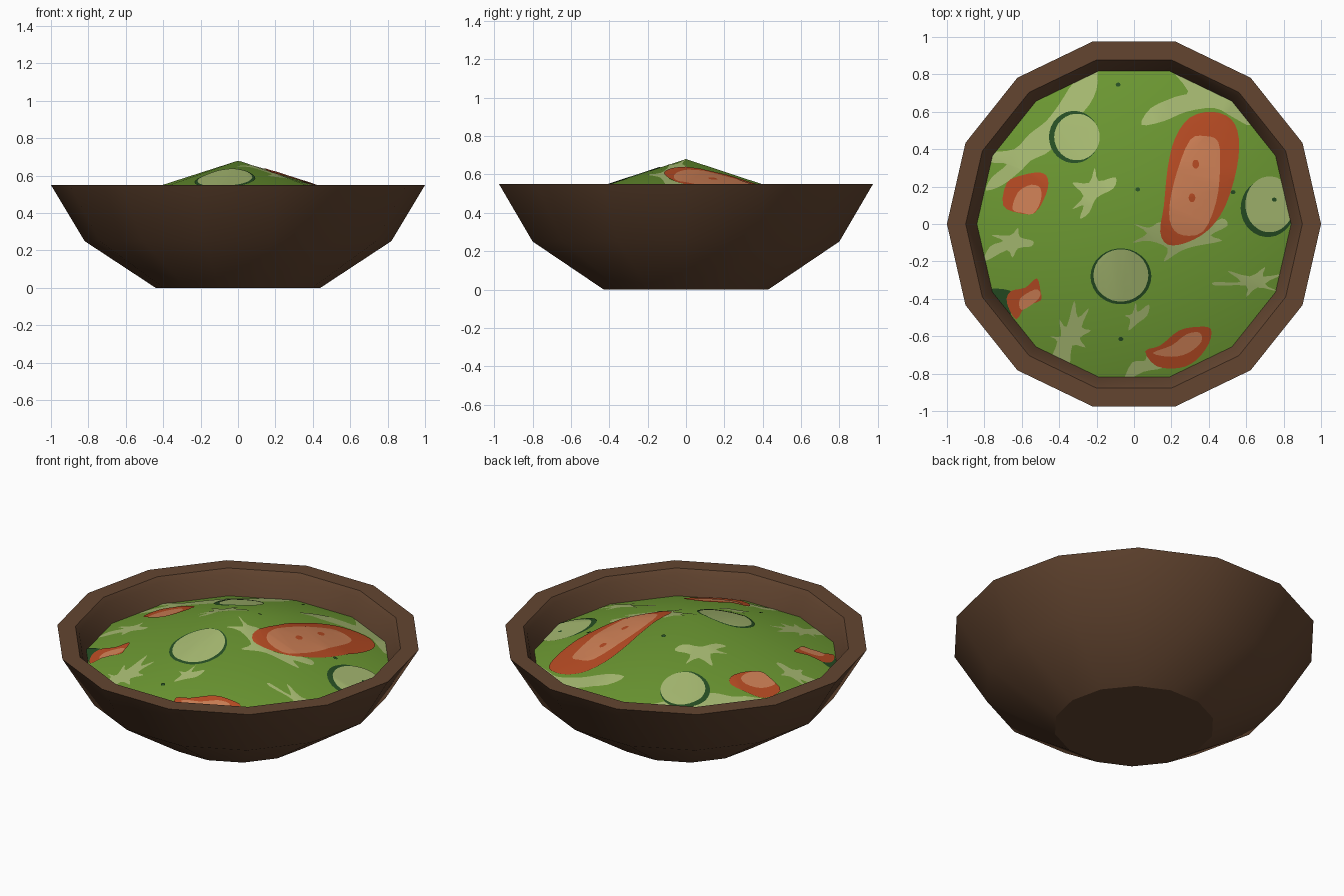
import bpy, bmesh, math
from mathutils import Vector

if "Cube" in bpy.data.objects:
    bpy.data.objects.remove(bpy.data.objects["Cube"])

N = 14                       # sides of the bowl
R, PEAK, EDGE = 0.84, 0.68, 0.41   # salad radius, middle height, edge height
STEP = 2 * math.pi / N
APOTHEM = R * math.cos(STEP / 2)


def material(name, rgb):
    m = bpy.data.materials.new(name)
    lin = [((c / 255 + 0.055) / 1.055) ** 2.4 for c in rgb]
    m.diffuse_color = (*lin, 1)
    m.use_nodes = True
    m.node_tree.nodes["Principled BSDF"].inputs["Base Color"].default_value = m.diffuse_color
    return m


BROWN = material("brown wood", (99, 69, 48))
GREEN = material("lettuce green", (108, 152, 50))
PALE = material("pale green", (165, 184, 112))
DARK = material("dark green", (38, 78, 35))
RED = material("tomato red", (183, 75, 35))
SALMON = material("tomato flesh", (205, 127, 85))


def finish(bm, name, mat, angle=32):
    me = bpy.data.meshes.new(name)
    bm.to_mesh(me)
    bm.free()
    me.materials.append(mat)
    ob = bpy.data.objects.new(name, me)
    bpy.context.collection.objects.link(ob)
    bpy.ops.object.select_all(action='DESELECT')
    bpy.context.view_layer.objects.active = ob
    ob.select_set(True)
    bpy.ops.object.shade_smooth_by_angle(angle=math.radians(angle))
    return ob


def ring(bm, r, z):
    return [bm.verts.new((r * math.cos(i * STEP), r * math.sin(i * STEP), z)) for i in range(N)]


# Bowl: turned profile, outside foot to inside wall
bm = bmesh.new()
rings = [ring(bm, r, z) for r, z in
         [(0.44, 0), (0.82, 0.25), (1.0, 0.55), (0.9, 0.55), (0.88, 0.52), (R, EDGE)]]
bm.faces.new(rings[0][::-1])
for a, b in zip(rings, rings[1:]):
    for i in range(N):
        j = (i + 1) % N
        bm.faces.new((a[i], a[j], b[j], b[i]))
finish(bm, "bowl", BROWN)

# Salad: shallow cone
bm = bmesh.new()
rim = ring(bm, R, EDGE)
top = bm.verts.new((0, 0, PEAK))
for i in range(N):
    bm.faces.new((rim[i], rim[(i + 1) % N], top))
finish(bm, "salad", GREEN)


def cone_height(x, y):
    mid = (math.floor(math.atan2(y, x) / STEP) + 0.5) * STEP
    return PEAK - (PEAK - EDGE) * (x * math.cos(mid) + y * math.sin(mid)) / APOTHEM


def smooth_loop(pts, n=3):
    """Closed Catmull-Rom curve through the points."""
    p = [Vector(q) for q in pts]
    out = []
    for i in range(len(p)):
        a, b, c, d = (p[(i + k - 1) % len(p)] for k in range(4))
        for s in range(n):
            t = s / n
            out.append(0.5 * (2 * b + (c - a) * t + (2 * a - 5 * b + 4 * c - d) * t * t
                              + (3 * b - a - 3 * c + d) * t ** 3))
    return out


def oval(cx, cy, rx, ry, n=10):
    return [(cx + rx * math.cos(k * 2 * math.pi / n), cy + ry * math.sin(k * 2 * math.pi / n))
            for k in range(n)]


def patch(name, mat, layer, pts):
    """Thin plate draped on the cone, trimmed at the salad's edge."""
    bm = bmesh.new()
    f = bm.faces.new([bm.verts.new((q.x, q.y, 0)) for q in smooth_loop(pts)])
    bm.normal_update()
    if f.normal.z < 0:
        f.normal_flip()
    bmesh.ops.triangulate(bm, faces=bm.faces[:])
    for i in range(N):
        m = (i + 0.5) * STEP
        edge = Vector((math.cos(m), math.sin(m), 0))
        bmesh.ops.bisect_plane(bm, geom=bm.verts[:] + bm.edges[:] + bm.faces[:],
                               plane_co=edge * APOTHEM, plane_no=edge, clear_outer=True)
        if i < N // 2:      # fold line between cone sides
            a = i * STEP
            bmesh.ops.bisect_plane(bm, geom=bm.verts[:] + bm.edges[:] + bm.faces[:],
                                   plane_co=(0, 0, 0), plane_no=(-math.sin(a), math.cos(a), 0))
    for v in bm.verts:
        v.co.z = cone_height(v.co.x, v.co.y) + 0.0015 * layer
    finish(bm, name, mat)


# Pale frilly leaves
patch("leaf_back_left", PALE, 1, [
    (-.47, .55), (-.40, .64), (-.32, .76), (-.21, .84), (-.20, .72), (-.27, .60), (-.39, .54),
    (-.44, .40), (-.55, .34), (-.60, .29), (-.70, .21), (-.79, .18), (-.76, .25), (-.68, .32),
    (-.77, .33), (-.77, .38), (-.64, .40), (-.56, .48)])
patch("leaf_back_right", PALE, 1, [
    (.04, .53), (.09, .62), (.22, .68), (.29, .71), (.20, .84), (.40, .80), (.56, .67),
    (.62, .53), (.53, .57), (.43, .62), (.28, .60), (.16, .55)])
patch("leaf_middle", PALE, 1, [
    (-.33, .22), (-.24, .22), (-.21, .30), (-.19, .23), (-.10, .25), (-.11, .19), (-.20, .14),
    (-.24, .06), (-.29, .03), (-.27, .10), (-.33, .08), (-.27, .15)])
patch("leaf_left", PALE, 1, [
    (-.80, -.20), (-.77, -.12), (-.70, -.09), (-.76, -.06), (-.66, -.06), (-.62, -.02),
    (-.61, -.07), (-.54, -.09), (-.55, -.12), (-.62, -.13), (-.65, -.18), (-.68, -.14)])
patch("leaf_under_tomato", PALE, 1, [
    (0, 0), (.08, -.02), (.14, .01), (.19, -.04), (.30, -.09), (.38, -.03), (.47, .03),
    (.50, -.01), (.41, -.06), (.47, -.09), (.32, -.12), (.24, -.15), (.16, -.20),
    (.18, -.13), (.08, -.09), (-.01, -.10), (.07, -.05)])
patch("leaf_right", PALE, 1, [
    (.43, -.31), (.57, -.31), (.50, -.25), (.62, -.28), (.70, -.23), (.69, -.28), (.79, -.27),
    (.70, -.32), (.77, -.36), (.66, -.34), (.60, -.39), (.60, -.33), (.44, -.33)])
patch("leaf_front_left", PALE, 1, [
    (-.44, -.73), (-.41, -.63), (-.45, -.60), (-.39, -.60), (-.40, -.51), (-.36, -.55),
    (-.32, -.41), (-.30, -.50), (-.24, -.45), (-.28, -.55), (-.23, -.57), (-.29, -.61),
    (-.26, -.66), (-.33, -.65), (-.35, -.76)])
patch("leaf_front", PALE, 1, [
    (-.03, -.57), (-.02, -.51), (-.05, -.49), (-.01, -.48), (.01, -.42), (.02, -.47),
    (.08, -.43), (.07, -.49), (.02, -.53)])
patch("leaf_front_edge", PALE, 1, [
    (-.05, -.84), (-.01, -.74), (.06, -.73), (.07, -.67), (.10, -.73), (.15, -.77), (.05, -.79)])

# Cucumber slices: dark skin under pale flesh
for name, skin, flesh in [
        ("front", (-.07, -.28, .163, .15), (-.07, -.275, .147, .14)),
        ("back_left", (-.32, .465, .135, .14), (-.305, .465, .122, .125)),
        ("right", (.715, .085, .145, .155), (.725, .105, .13, .15))]:
    patch("cucumber_skin_" + name, DARK, 2, oval(*skin))
    patch("cucumber_" + name, PALE, 3, oval(*flesh))
patch("cucumber_skin_left", DARK, 2, [(-.78, -.35), (-.65, -.36), (-.63, -.42), (-.68, -.50), (-.76, -.44)])

# Tomato slices: red rim under lighter flesh
patch("tomato_large", RED, 4, [
    (.42, .60), (.52, .56), (.56, .46), (.55, .30), (.49, .10), (.40, -.03), (.28, -.10),
    (.18, -.11), (.14, -.04), (.16, .10), (.18, .30), (.22, .46), (.30, .57)])
patch("tomato_large_flesh", SALMON, 5, [
    (.38, .47), (.45, .44), (.46, .30), (.44, .12), (.37, -.04), (.26, -.06), (.20, -.01),
    (.19, .10), (.23, .28), (.30, .45)])
patch("tomato_left", RED, 4, [
    (-.70, .10), (-.68, .22), (-.60, .26), (-.50, .275), (-.46, .24), (-.47, .16), (-.53, .06), (-.62, .06)])
patch("tomato_left_flesh", SALMON, 5, [
    (-.65, .08), (-.62, .17), (-.55, .21), (-.50, .19), (-.50, .12), (-.54, .055), (-.60, .06)])
patch("tomato_front_left", RED, 4, [
    (-.68, -.42), (-.66, -.36), (-.58, -.34), (-.52, -.29), (-.50, -.36), (-.50, -.41), (-.58, -.44), (-.63, -.51)])
patch("tomato_front_left_flesh", SALMON, 5, [
    (-.61, -.40), (-.53, -.35), (-.50, -.37), (-.52, -.41), (-.60, -.46)])
patch("tomato_front", RED, 4, [
    (.06, -.68), (.14, -.65), (.24, -.57), (.34, -.55), (.41, -.56), (.40, -.64), (.33, -.73), (.24, -.77), (.12, -.76)])
patch("tomato_front_flesh", SALMON, 5, [
    (.10, -.69), (.20, -.65), (.28, -.59), (.35, -.58), (.36, -.63), (.29, -.69), (.20, -.71)])

# Seeds and herb flecks
for i, (x, y) in enumerate([(.33, .32), (.31, .14)]):
    patch(f"tomato_seed_{i + 1}", RED, 6, oval(x, y, .018, .024, 6))
for i, (x, y) in enumerate([(-.085, .745), (.02, .185), (-.07, -.615), (.53, .17), (.75, .13)]):
    patch(f"herb_fleck_{i + 1}", DARK, 4, oval(x, y, .013, .011, 6))
